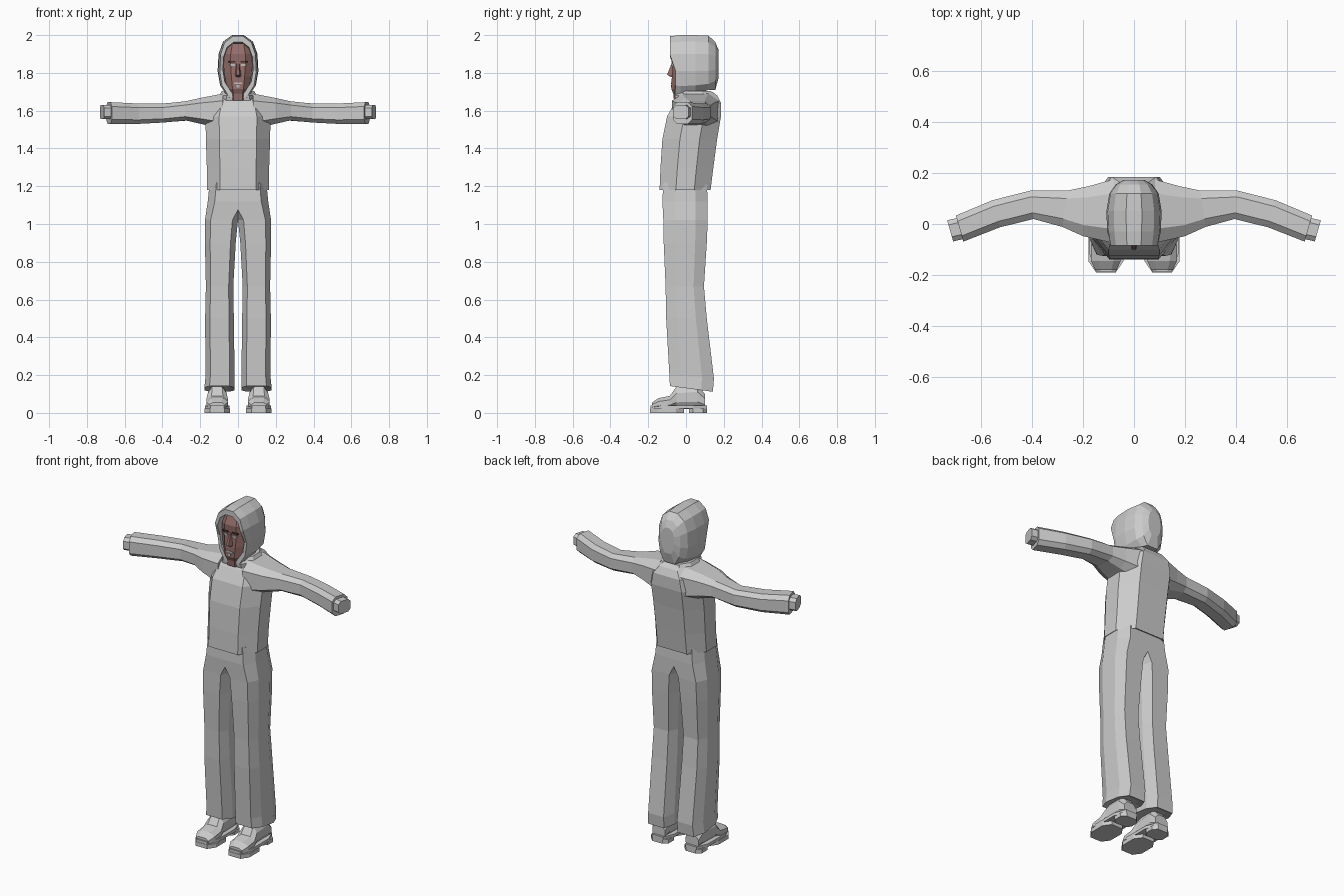
import bpy, bmesh, math
from mathutils import Vector

cube = bpy.data.objects.get("Cube")
if cube:
    bpy.data.objects.remove(cube, do_unlink=True)


def material(name, rgb):
    m = bpy.data.materials.new(name)
    m.use_nodes = True
    m.diffuse_color = (*rgb, 1)
    m.node_tree.nodes["Principled BSDF"].inputs["Base Color"].default_value = (*rgb, 1)
    return m


CLOTH = material("grey cloth", (0.6, 0.6, 0.6))
SKIN = material("brown skin", (0.3, 0.155, 0.14))
BROW = material("dark brown", (0.05, 0.03, 0.03))
PALE = material("pale grey", (0.55, 0.52, 0.52))


def loft(name, rings, mat, caps=(True, True), mirror=False):
    """Skin a list of equal-length point rings."""
    bm = bmesh.new()
    rows = [[bm.verts.new(p) for p in r] for r in rings]
    n = len(rows[0])
    for a, b in zip(rows, rows[1:]):
        for i in range(n):
            j = (i + 1) % n
            bm.faces.new((a[i], a[j], b[j], b[i]))
    for row, cap in zip((rows[0], rows[-1]), caps):
        if cap:
            bm.faces.new(row)
    bmesh.ops.recalc_face_normals(bm, faces=bm.faces)
    me = bpy.data.meshes.new(name)
    bm.to_mesh(me)
    bm.free()
    me.materials.append(mat)
    ob = bpy.data.objects.new(name, me)
    bpy.context.scene.collection.objects.link(ob)
    if mirror:
        ob.modifiers.new("Mirror", 'MIRROR').use_mirror_merge = False
    return ob


def octagon(u0, u1, v0, v1, a=0.2, b=0.3):
    """Chamfered rectangle as (u, v) pairs."""
    unit = ((a, 0), (1 - a, 0), (1, b), (1, 1 - b), (1 - a, 1), (a, 1), (0, 1 - b), (0, b))
    return [(u0 + (u1 - u0) * s, v0 + (v1 - v0) * t) for s, t in unit]


def level(x0, x1, y0, y1, z, tilt=0, a=0.2, b=0.3):
    """Horizontal ring; tilt raises the front edge."""
    return [(x, y, z - tilt * (y - y0) / (y1 - y0)) for x, y in octagon(x0, x1, y0, y1, a, b)]


# Hooded top: body, with the hem turned in
body = [(0.15, -0.125, 0.115, 1.19), (0.165, -0.14, 0.13, 1.18), (0.165, -0.135, 0.145, 1.3),
        (0.17, -0.125, 0.165, 1.45), (0.172, -0.1, 0.185, 1.57), (0.15, -0.06, 0.185, 1.64),
        (0.1, -0.03, 0.165, 1.68), (0.075, -0.01, 0.14, 1.7)]
loft("top_body", [level(-w, w, f, k, z, 0, 0.21, 0.32) for w, f, k, z in body], CLOTH)


# Sleeves and sleeve-covered hands follow a curved path
def arm_ring(x, y, z0, z1, depth, yaw):
    c, s = math.cos(yaw), math.sin(yaw)
    return [(x - d * s, y + d * c, z) for d, z in octagon(-depth, depth, z0, z1, 0.22, 0.2)]


sleeve = [(0.08, 0.05, 1.5, 1.69, 0.125, 0), (0.19, 0.05, 1.53, 1.668, 0.098, 0.1),
          (0.27, 0.06, 1.548, 1.65, 0.072, 0.15), (0.4, 0.075, 1.537, 1.637, 0.056, -0.12),
          (0.54, 0.04, 1.53, 1.638, 0.055, -0.28), (0.683, -0.018, 1.53, 1.645, 0.053, -0.28)]
loft("sleeve", [arm_ring(*r) for r in sleeve], CLOTH, mirror=True)
hand = [(0.67, -0.015, 1.555, 1.63, 0.043, -0.28), (0.72, -0.027, 1.555, 1.63, 0.043, -0.28)]
loft("hand", [arm_ring(*r) for r in hand], CLOTH, mirror=True)

# Trouser legs, overlapping at the waist and flared at the cuffs
leg = [(-0.06, 0.15, -0.12, 0.11, 1.22, 0), (-0.06, 0.16, -0.125, 0.115, 1.12, 0),
       (0.0, 0.175, -0.12, 0.115, 1.02, 0), (0.012, 0.175, -0.118, 0.11, 0.9, 0),
       (0.025, 0.17, -0.108, 0.095, 0.67, 0), (0.022, 0.174, -0.105, 0.11, 0.5, 0),
       (0.018, 0.172, -0.088, 0.148, 0.2, 0.02), (0.018, 0.178, -0.085, 0.142, 0.142, 0.03),
       (0.045, 0.15, -0.06, 0.11, 0.145, 0.02)]
loft("trouser_leg", [level(*r, 0.17, 0.27) for r in leg], CLOTH, mirror=True)


# Shoes: upper, welt and a sole with a separate heel
def shoe_ring(y, w, z0, z1):
    return [(x, y, z) for x, z in octagon(0.11 - w, 0.11 + w, z0, z1, 0.24, 0.3)]


upper = [(-0.18, 0.042, 0.02, 0.055), (-0.145, 0.058, 0.02, 0.078), (-0.085, 0.058, 0.02, 0.09),
         (-0.05, 0.05, 0.02, 0.14), (0.06, 0.048, 0.02, 0.15), (0.1, 0.042, 0.02, 0.1)]
loft("shoe_upper", [shoe_ring(*r) for r in upper], CLOTH, mirror=True)


def slab(name, x0, x1, y0, y1, z0, z1):
    loft(name, [level(x0, x1, y0, y1, z, 0, 0.22, 0.24) for z in (z0, z1)], CLOTH, mirror=True)


slab("shoe_welt", 0.045, 0.175, -0.188, 0.112, 0.022, 0.04)
slab("shoe_sole", 0.042, 0.178, -0.19, -0.01, 0, 0.024)
slab("shoe_heel", 0.052, 0.168, 0.015, 0.112, 0, 0.024)

# Hood: arch-shaped rings from the face opening to the back of the head
half = [(0.03, 2.0), (0.077, 1.965), (0.1, 1.9), (0.105, 1.81), (0.092, 1.73), (0.05, 1.665)]
arch = half + [(-x, z) for x, z in reversed(half)]


def rim_y(z):
    if z > 1.85:
        return -0.085
    return -0.055 if z > 1.7 else -0.06


def hood_ring(y, sx, sz, cz=1.83, lift=0.0):
    out = []
    for x, z in arch:
        low = max(0, 1.75 - z) * lift
        out.append((x * sx, rim_y(z) if y is None else y, cz + (z - cz) * sz + low))
    return out


inner = [(x, y + 0.06, z) for x, y, z in hood_ring(None, 0.72, 0.74)]
hood = [inner, hood_ring(None, 0.76, 0.78), hood_ring(None, 0.92, 0.965),
        hood_ring(-0.03, 1, 1), hood_ring(0.05, 1.03, 1, lift=0.2), hood_ring(0.12, 0.92, 0.98, lift=0.5),
        hood_ring(0.155, 0.68, 0.76, 1.845), hood_ring(0.172, 0.4, 0.45, 1.86)]
loft("hood", hood, CLOTH, caps=(False, True))

# Collar folds around the neck
collar = [(0.105, -0.055, 0.165, 1.655), (0.1, -0.06, 0.155, 1.68), (0.085, -0.03, 0.13, 1.705)]
loft("collar", [level(-w, w, f, k, z) for w, f, k, z in collar], CLOTH)

# Head and neck inside the hood
head = [(0.045, -0.064, 0.08, 1.655), (0.048, -0.067, 0.08, 1.69), (0.058, -0.078, 0.08, 1.715),
        (0.07, -0.075, 0.08, 1.78), (0.077, -0.07, 0.08, 1.84), (0.077, -0.073, 0.08, 1.9),
        (0.06, -0.05, 0.08, 1.955)]
loft("head", [level(-w, w, f, k, z, 0, 0.25, 0.2) for w, f, k, z in head], SKIN)


# Nose: wedge widening towards the tip
def nose_ring(w, y, z):
    return [(-w, -0.06, z), (-w * 0.4, y, z), (w * 0.4, y, z), (w, -0.06, z)]


loft("nose", [nose_ring(0.01, -0.074, 1.855), nose_ring(0.02, -0.1, 1.79),
              nose_ring(0.019, -0.078, 1.777)], SKIN)


# Thin painted face plates
def plate(name, x0, x1, y, z0, z1, mat, mirror=False):
    rings = [[(x0, v, z0), (x1, v, z0), (x1, v, z1), (x0, v, z1)] for v in (y, y + 0.008)]
    loft(name, rings, mat, mirror=mirror)


plate("eye", 0.017, 0.042, -0.0755, 1.836, 1.846, PALE, True)
plate("eyebrow", 0.014, 0.05, -0.0765, 1.856, 1.864, BROW, True)
plate("mouth", -0.02, 0.02, -0.0795, 1.741, 1.75, PALE)
plate("chin_patch", -0.008, 0.008, -0.0805, 1.722, 1.736, PALE)
